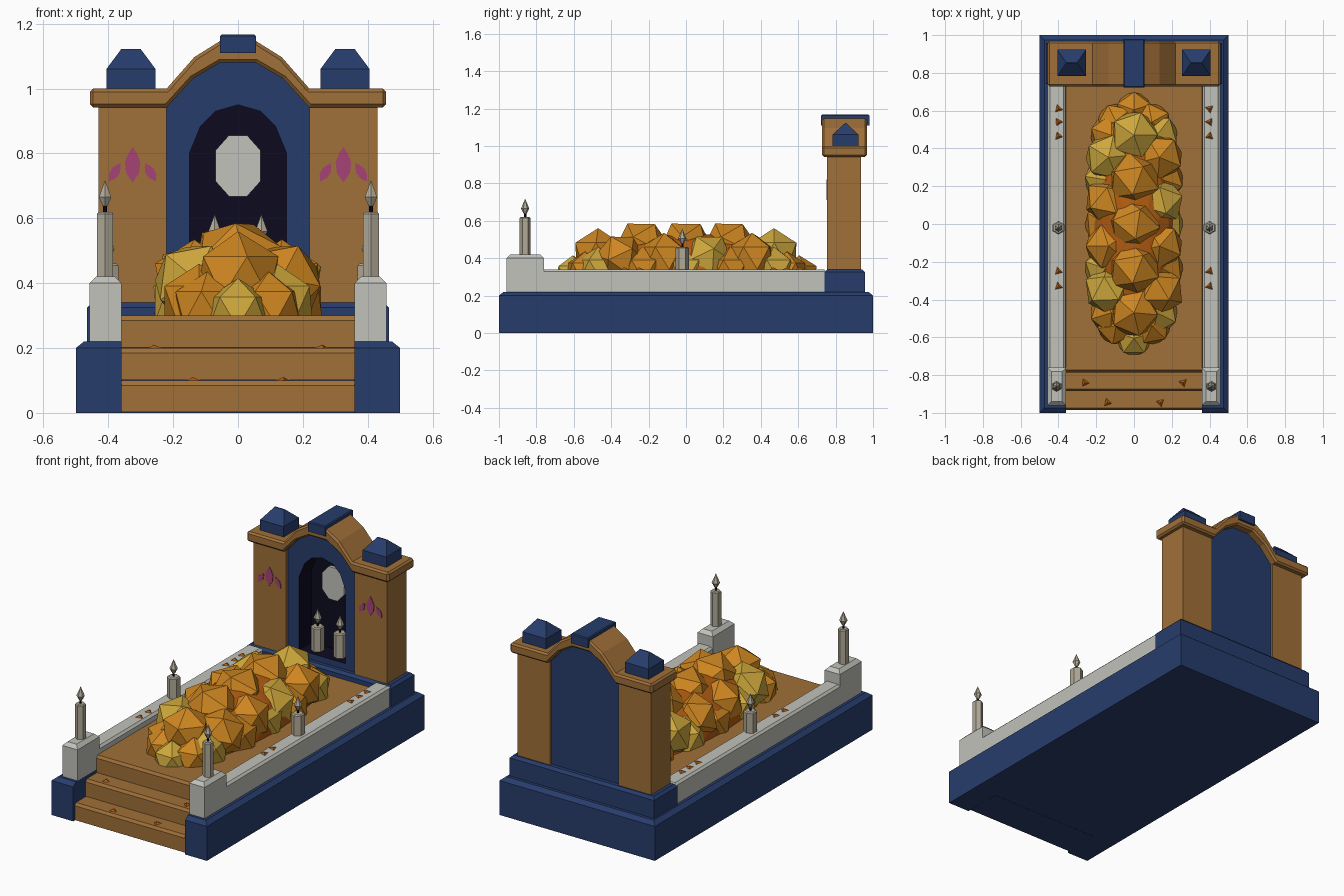
import bpy, bmesh, math, random
from mathutils import Matrix, Vector

random.seed(4)
cube = bpy.data.objects.get("Cube")
if cube:
    bpy.data.objects.remove(cube)


def material(name, r, g, b):
    m = bpy.data.materials.new(name)
    m.use_nodes = True
    m.diffuse_color = (r, g, b, 1)
    node = next(n for n in m.node_tree.nodes if n.type == 'BSDF_PRINCIPLED')
    node.inputs["Base Color"].default_value = (r, g, b, 1)
    node.inputs["Roughness"].default_value = 0.9
    return m


navy = material("navy tile", .02, .046, .15)
brown = material("ochre plaster", .35, .16, .04)
stone = material("pale stone", .54, .54, .50)
dark = material("niche dark", .004, .003, .014)
wax = material("candle wax", .44, .40, .31)
pink = material("petal magenta", .38, .055, .18)
orange = material("blossom orange", .62, .24, .015)
gold = material("blossom gold", .62, .39, .045)
burnt = material("burnt orange", .46, .11, .006)


def finish(name, bm, *mats):
    bmesh.ops.recalc_face_normals(bm, faces=bm.faces)
    mesh = bpy.data.meshes.new(name)
    bm.to_mesh(mesh)
    bm.free()
    for m in mats:
        mesh.materials.append(m)
    obj = bpy.data.objects.new(name, mesh)
    bpy.context.collection.objects.link(obj)
    return obj


def loft(name, rings, *mats, dark_from=None):
    """Skin a stack of equal-length rings and cap both ends."""
    bm = bmesh.new()
    loops = [[bm.verts.new(p) for p in ring] for ring in rings]
    n = len(loops[0])
    for k, (a, b) in enumerate(zip(loops, loops[1:])):
        for i in range(n):
            j = (i + 1) % n
            f = bm.faces.new((a[i], a[j], b[j], b[i]))
            f.material_index = int(dark_from is not None and k >= dark_from)
    bm.faces.new(loops[0])
    bm.faces.new(loops[-1]).material_index = int(dark_from is not None)
    return finish(name, bm, *mats)


def box(name, x, y, z, mat, inset=0, drop=0):
    """Box from ranges, with an optional chamfered top rim."""
    def rect(d, h):
        return [(x[0] + d, y[0] + d, h), (x[1] - d, y[0] + d, h),
                (x[1] - d, y[1] - d, h), (x[0] + d, y[1] - d, h)]
    rings = [rect(0, z[0]), rect(0, z[1] - drop)]
    if inset:
        rings.append(rect(inset, z[1]))
    return loft(name, rings, mat)


def mirrored(half):
    """Full x-z outline from its right half, ending on or near the centre line."""
    return half + [(-x, z) for x, z in reversed(half) if x]


def at_depth(outline, y):
    return [(x, y, z) for x, z in outline]


# Base with a notch for the steps
def base_ring(d, z):
    w = .5 - d
    return [(-w, -1 + d, z), (-.36, -1 + d, z), (-.36, -.77, z), (.36, -.77, z),
            (.36, -1 + d, z), (w, -1 + d, z), (w, 1 - d, z), (-w, 1 - d, z)]


loft("base", [base_ring(0, 0), base_ring(0, .2), base_ring(.025, .22)], navy)
box("base_underside", (-.36, .36), (-.98, -.77), (-.001, .002), navy)

# Steps and the raised bed
for i, label in enumerate(("lower_step", "upper_step", "bed")):
    back = .75 if label == "bed" else -.7
    box(label, (-.372, .372), (-.985 + .1 * i, back), (.002 + .1 * i, .1 * (i + 1)),
        brown, .011, .015)


# Candles
def candle(name, x, y, z, height, radius):
    bm = bmesh.new()

    def cone(r1, r2, low, high, mat, sides):
        made = bmesh.ops.create_cone(
            bm, cap_ends=True, segments=sides, radius1=r1, radius2=r2, depth=high - low,
            matrix=Matrix.Translation((x, y, z + (low + high) / 2)))
        for f in {f for v in made["verts"] for f in v.link_faces}:
            f.material_index = mat
    h = height
    cone(radius, radius, 0, h - .006, 0, 6)
    cone(radius, radius * .8, h - .006, h, 0, 6)
    cone(.006, .006, h, h + .03, 1, 5)
    cone(.008, .022, h + .018, h + .045, 0, 6)
    cone(.022, 0, h + .045, h + .098, 0, 6)
    finish(name, bm, wax, dark)


# Fallen petals: low three-sided pyramids
def petals(name, spots, z):
    bm = bmesh.new()
    for x, y in spots:
        bmesh.ops.create_cone(
            bm, cap_ends=True, segments=3, radius1=.025, radius2=0, depth=.011,
            matrix=Matrix.Translation((x, y, z + .005)) @ Matrix.Rotation(
                random.uniform(-.4, .4) + math.pi / 2 * (1 if x > 0 else -1), 4, 'Z'))
    finish(name, bm, burnt)


petals("lower_step_petals", [(-.14, -.945), (.14, -.945)], .1)
petals("upper_step_petals", [(-.26, -.84), (.26, -.84)], .2)

# Side rails, posts, pillars, finials and their dressing
for s, side in ((1, "left"), (-1, "right")):
    def span(a, b):
        return tuple(sorted((s * a, s * b)))
    box(side + "_rail", span(.362, .458), (-.78, .75), (.22, .34), stone, .012, .012)
    box(side + "_post", span(.36, .458), (-.96, -.76), (.22, .42), stone, .02, .02)
    candle(side + "_post_candle", s * .41, -.86, .42, .2, .029)
    candle(side + "_rail_candle", s * .4, -.02, .34, .12, .036)
    candle(side + "_niche_candle", s * .072, .835, .375, .14, .036)
    petals(side + "_rail_petals",
           [(s * .4, y) for y in (.61, .54, .465, -.25, -.33)], .34)
    box(side + "_pillar", span(.22, .43), (.755, .935), (.34, .95), brown)

    # Hipped cap on each pillar
    cx = s * .33
    def cap(hx, hy, z):
        return [(cx + a * hx, .853 + b * hy, z)
                for a, b in ((-1, -1), (1, -1), (1, 1), (-1, 1))]
    loft(side + "_finial", [cap(.076, .07, .99), cap(.076, .07, 1.06),
                            cap(.03, .003, 1.122)], navy)

    # Painted three-petal blossom
    bm = bmesh.new()
    for dx, dz, tilt, size in ((0, .765, 0, 1), (-.055, .742, .55, .6), (.055, .742, -.55, .6)):
        shape = [(0, -.055), (.02, -.025), (.024, .008), (.013, .035), (0, .055),
                 (-.013, .035), (-.024, .008), (-.02, -.025)]
        turn = Matrix.Rotation(-tilt, 2)
        verts = []
        for p in shape:
            q = turn @ (Vector(p) * size)
            verts.append(bm.verts.new((s * .325 + dx + q.x, .7545, dz + q.y)))
        face = bm.faces.new(verts)
        out = bmesh.ops.extrude_face_region(bm, geom=[face])
        bmesh.ops.translate(bm, vec=(0, -.004, 0), verts=[
            v for v in out["geom"] if isinstance(v, bmesh.types.BMVert)])
    finish(side + "_painted_blossom", bm, pink)

# Headstone plinth
box("headstone_plinth", (-.465, .465), (.74, .957), (.22, .34), navy, .015, .015)

# Arched panel with a sunken niche
outer = mirrored([(.222, .34), (.222, .945), (.14, 1.035), (.055, 1.085), (0, 1.09)])
inner = mirrored([(.15, .375), (.15, .80), (.115, .885), (.07, .93), (0, .95)])
loft("arched_panel", [at_depth(outer, .92), at_depth(outer, .775),
                      at_depth(inner, .775), at_depth(inner, .89)],
     navy, dark, dark_from=2)

# Octagonal plaque in the niche
plaque = [(x * .07, .762 + z * .094) for x, z in
          ((-.4, -1), (.4, -1), (1, -.5), (1, .5), (.4, 1), (-.4, 1), (-1, .5), (-1, -.5))]
loft("niche_plaque", [at_depth(plaque, .892), at_depth(plaque, .872)], stone)

# Cornice that rises over the arch
top = mirrored([(.457, 1.0), (.22, 1.0), (.135, 1.097), (.055, 1.147)])
low = mirrored([(.457, .942), (.22, .942), (.14, 1.03), (.055, 1.08)])
outline = top + low[::-1]
cornice = loft("cornice", [at_depth(outline, .728), at_depth(outline, .968)], brown)
bevel = cornice.modifiers.new("edge", 'BEVEL')
bevel.width = .01
bevel.segments = 1
bevel.limit_method = 'ANGLE'
bevel.angle_limit = math.radians(60)
box("keystone", (-.055, .055), (.722, .98), (1.11, 1.167), navy, .005, .005)

# Blossom heap: faceted blooms over a darker core
heaps = {"orange": bmesh.new(), "gold": bmesh.new(), "burnt": bmesh.new()}
upright = Matrix.Rotation(math.radians(31.7), 4, 'X')


def bloom(kind, x, y, z, r, spin=0.0, stand=True):
    m = Matrix.Translation((x, y, z)) @ Matrix.Rotation(spin, 4, 'Z')
    bmesh.ops.create_icosphere(heaps[kind], subdivisions=1, radius=r,
                               matrix=m @ upright if stand else m)


for i in range(5):
    y = -.47 + .235 * i
    end = abs(i - 2) == 2
    bloom("gold" if i == 4 else "orange", 0, y, .42 if end else .457,
          .14 if end else .15, random.uniform(-.15, .15), not end)
    for s in (-1, 1):
        bloom("gold" if (i + (s > 0)) % 2 else "orange", s * (.12 if end else .15), y,
              .335, .125, random.uniform(0, 1), False)
        if i < 4:
            bloom("orange" if (i + (s > 0)) % 3 else "gold", s * .135, y + .118, .40,
                  .135, random.uniform(0, 1), i % 2 == 0)
for s in (-1, 1):
    bloom("gold" if s < 0 else "orange", 0, s * .605, .31, .105, .3, False)
    for t in (-1, 1):
        bloom("orange", t * .095, s * .54, .325, .11, .5 * t, False)

bmesh.ops.create_icosphere(
    heaps["burnt"], subdivisions=3, radius=1,
    matrix=Matrix.Translation((0, 0, .29)) @ Matrix.Diagonal((.245, .64, .242, 1)))
for kind, mat in (("orange", orange), ("gold", gold), ("burnt", burnt)):
    finish(kind + "_blossom_heap", heaps[kind], mat)
